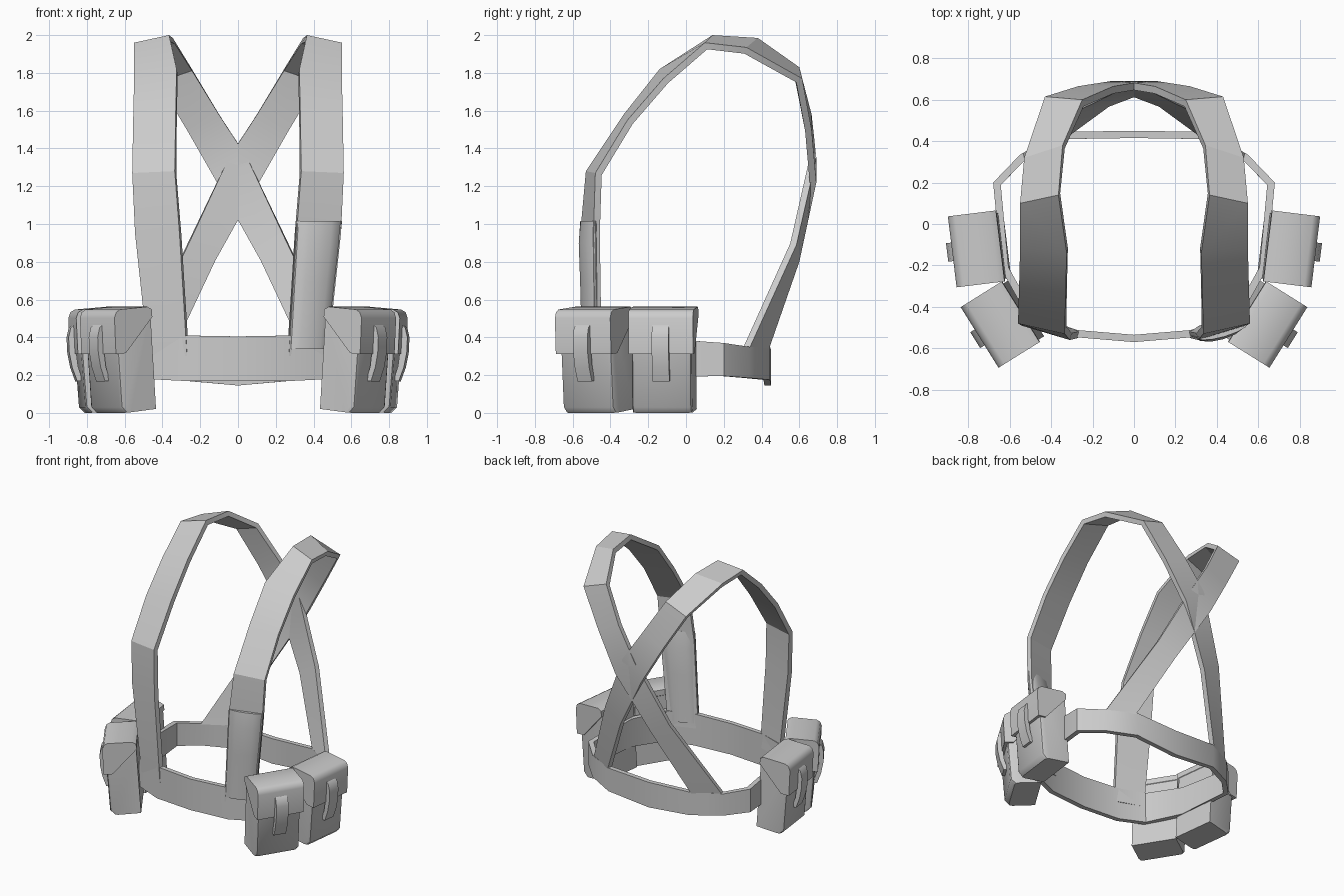
import bpy, bmesh, math
from mathutils import Matrix, Vector

cube = bpy.data.objects.get("Cube")
if cube:
    bpy.data.objects.remove(cube, do_unlink=True)

grey = bpy.data.materials.new("plain grey")
grey.use_nodes = True
grey.diffuse_color = (0.6, 0.6, 0.6, 1)
grey.node_tree.nodes["Principled BSDF"].inputs["Base Color"].default_value = (0.6, 0.6, 0.6, 1)


def add_object(name, bm):
    mesh = bpy.data.meshes.new(name)
    bm.to_mesh(mesh)
    bm.free()
    mesh.materials.append(grey)
    obj = bpy.data.objects.new(name, mesh)
    bpy.context.collection.objects.link(obj)
    return obj


def finish(obj, angle=28):
    """Apply the modifiers and smooth the gentle edges."""
    bpy.ops.object.select_all(action='DESELECT')
    obj.select_set(True)
    bpy.context.view_layer.objects.active = obj
    bpy.ops.object.convert(target='MESH')
    bpy.ops.object.shade_smooth_by_angle(angle=math.radians(angle))


def ribbon(name, edge_pairs, thickness, merge):
    """A mirrored band between two edge lines, thickened inwards."""
    bm = bmesh.new()
    rows = [[bm.verts.new(p) for p in pair] for pair in edge_pairs]
    for (a0, b0), (a1, b1) in zip(rows, rows[1:]):
        bm.faces.new((a0, b0, b1, a1))
    obj = add_object(name, bm)
    mirror = obj.modifiers.new("mirror", 'MIRROR')
    mirror.use_mirror_merge = merge
    solid = obj.modifiers.new("thickness", 'SOLIDIFY')
    solid.thickness = thickness
    solid.offset = -1
    solid.use_even_offset = True
    finish(obj)
    return obj


# Belt: x, y, bottom, top along the left half
belt_line = [
    (0, -.57, .17, .405), (.3, -.545, .17, .41), (.5, -.47, .18, .41),
    (.64, -.22, .19, .4), (.68, .2, .195, .37), (.55, .335, .185, .35),
    (.34, .445, .175, .35), (0, .45, .145, .335)]
ribbon("belt", [((x, y, top), (x, y, low)) for x, y, low, top in belt_line], .035, True)

# Shoulder straps: inner and outer edge, up the front and crossing at the back
strap_line = [
    ((.27, -.55, .3), (.475, -.48, .3)),
    ((.31, -.56, .95), (.545, -.49, .95)),
    ((.335, -.53, 1.28), (.56, -.48, 1.27)),
    ((.33, -.33, 1.58), (.555, -.31, 1.55)),
    ((.325, -.14, 1.82), (.55, -.12, 1.77)),
    ((.365, .14, 2.0), (.55, .1, 1.96)),
    ((.345, .38, 1.985), (.53, .32, 1.935)),
    ((.25, .6, 1.83), (.43, .615, 1.77)),
    ((.1, .665, 1.58), (.27, .665, 1.5)),
    ((-.05, .69, 1.35), (.11, .69, 1.22)),
    ((-.27, .585, .89), (-.13, .6, .8)),
    ((-.54, .335, .34), (-.35, .44, .34))]
ribbon("shoulder_straps", strap_line, .035, False)

# Rounded sleeve round the lower part of the left front strap
bm = bmesh.new()
rings = []
inner, outer = [Vector(p) for p in strap_line[0]], [Vector(p) for p in strap_line[1]]
for t, bulge in ((.06, .035), (.6, .04), (.92, .045), (1.1, .03)):
    a, b = inner[0].lerp(outer[0], t), inner[1].lerp(outer[1], t)
    across = (b - a) / 2
    depth = Vector((across.y, -across.x, 0)).normalized()
    middle = (a + b) / 2 - depth * .012
    rings.append([bm.verts.new(middle + across * 1.02 * math.cos(i * math.tau / 12)
                               + depth * bulge * math.sin(i * math.tau / 12)) for i in range(12)])
for low, high in zip(rings, rings[1:]):
    for i in range(12):
        j = (i + 1) % 12
        bm.faces.new((low[i], low[j], high[j], high[i]))
bm.faces.new(rings[0])
bm.faces.new(rings[-1])
bmesh.ops.recalc_face_normals(bm, faces=bm.faces)
finish(add_object("strap_sleeve", bm), 50)


def extrude_profile(bm, profile, width):
    """Extrude a depth/height outline sideways, centred."""
    sides = [[bm.verts.new((x, s * width / 2, z)) for x, z in profile] for s in (-1, 1)]
    bm.faces.new(sides[0])
    bm.faces.new(sides[1][::-1])
    for i in range(len(profile)):
        j = (i + 1) % len(profile)
        bm.faces.new((sides[0][j], sides[0][i], sides[1][i], sides[1][j]))
    bmesh.ops.recalc_face_normals(bm, faces=bm.faces)


BODY = [(-.115, .012), (.07, .004), (.098, .035), (.102, .5), (-.115, .53)]
FLAP = [(-.118, .5), (-.118, .54), (-.09, .556), (.08, .553), (.105, .54),
        (.118, .51), (.122, .32), (.06, .32)]
TAB = [(.11, .48), (.135, .46), (.15, .41), (.152, .33), (.142, .25), (.12, .175),
       (.09, .175), (.11, .25), (.115, .33)]


def pouch(name, x, y, angle, side):
    """Pouch body, overhanging flap and closing tab, leaning a little."""
    place = (Matrix.Diagonal((side, 1, 1, 1)) @ Matrix.Translation((x, y, 0))
             @ Matrix.Rotation(math.radians(angle), 4, 'Z')
             @ Matrix.Translation((0, 0, .5)) @ Matrix.Rotation(math.radians(4), 4, 'Y')
             @ Matrix.Translation((0, 0, -.5)))
    for part, profile, width in (("body", BODY, .32), ("flap", FLAP, .345), ("tab", TAB, .09)):
        bm = bmesh.new()
        extrude_profile(bm, profile, width)
        if part == "body":
            corners = [e for e in bm.edges if all(v.co.x > .05 for v in e.verts)
                       and abs(e.verts[0].co.y - e.verts[1].co.y) < .01]
            bmesh.ops.bevel(bm, geom=corners, offset=.022, segments=2, profile=.5, affect='EDGES')
        bm.transform(place)
        bmesh.ops.recalc_face_normals(bm, faces=bm.faces)
        finish(add_object(name + "_" + part, bm), 40)


# Two pouches on each side of the belt
for side, label in ((1, "left"), (-1, "right")):
    pouch(label + "_side_pouch", .76, -.12, -7, side)
    pouch(label + "_front_pouch", .645, -.485, -32, side)
